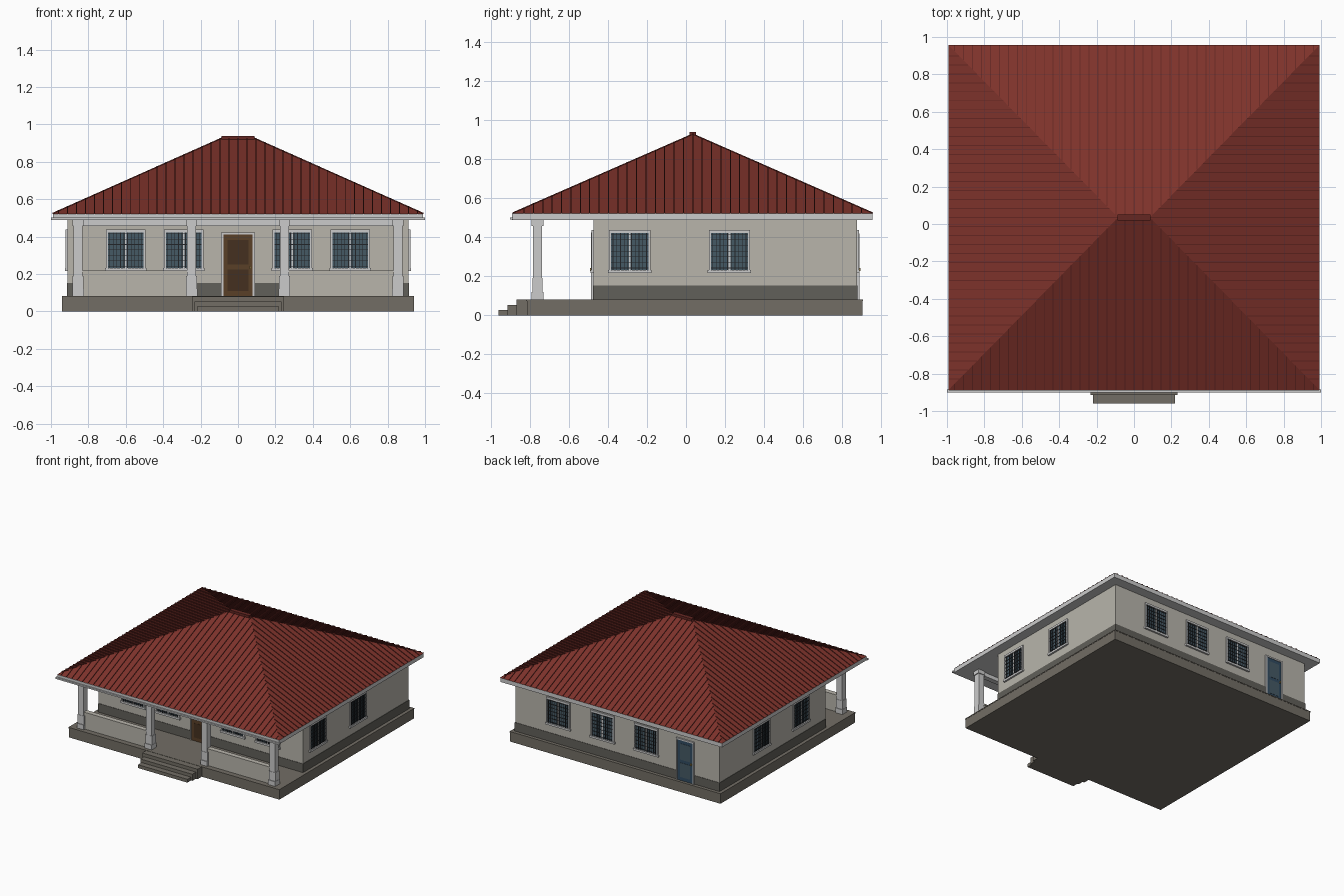
import bpy, bmesh, math
from mathutils import Vector

if "Cube" in bpy.data.objects:
    bpy.data.objects.remove(bpy.data.objects["Cube"])


def material(name, r, g, b):
    m = bpy.data.materials.new(name)
    m.diffuse_color = (r, g, b, 1)
    m.use_nodes = True
    m.node_tree.nodes["Principled BSDF"].inputs["Base Color"].default_value = m.diffuse_color
    return m


WALL = material("plaster", 0.48, 0.46, 0.41)
TRIM = material("trim", 0.55, 0.55, 0.53)
BAND = material("dark_band", 0.12, 0.115, 0.10)
STONE = material("stone", 0.17, 0.155, 0.13)
ROOF = material("roof_red", 0.21, 0.032, 0.024)
SEAM = material("roof_seam", 0.13, 0.02, 0.016)
GLASS = material("glass", 0.06, 0.10, 0.13)
BARS = material("bars", 0.015, 0.017, 0.02)
WOOD = material("wood", 0.10, 0.05, 0.02)
WOOD2 = material("wood_panel", 0.06, 0.03, 0.014)
BLUE = material("blue_door", 0.03, 0.07, 0.12)
BRASS = material("brass", 0.5, 0.35, 0.1)


def finish(name, bm, mat, loc=(0, 0, 0), rot=0):
    bmesh.ops.recalc_face_normals(bm, faces=bm.faces)
    me = bpy.data.meshes.new(name)
    bm.to_mesh(me)
    bm.free()
    me.materials.append(mat)
    ob = bpy.data.objects.new(name, me)
    ob.location = loc
    ob.rotation_euler.z = math.radians(rot)
    bpy.context.collection.objects.link(ob)
    return ob


def boxes(name, items, mat, loc=(0, 0, 0), rot=0):
    """One object from boxes given as (x0, x1, y0, y1, z0, z1)."""
    bm = bmesh.new()
    for x0, x1, y0, y1, z0, z1 in items:
        vs = bmesh.ops.create_cube(bm, size=1)["verts"]
        for v in vs:
            v.co = ((x0 + x1) / 2 + v.co.x * (x1 - x0),
                    (y0 + y1) / 2 + v.co.y * (y1 - y0),
                    (z0 + z1) / 2 + v.co.z * (z1 - z0))
    return finish(name, bm, mat, loc, rot)


# Foundation, floor and steps
boxes("foundation", [(-.94, .94, -.815, .903, 0, .074)], STONE)
boxes("floor_slab", [(-.942, .942, -.818, .905, .074, .082)], STONE)
boxes("front_steps", [(-.247, .247, -.868, -.81, 0, .08),
                      (-.232, .232, -.914, -.86, 0, .053),
                      (-.22, .22, -.96, -.91, 0, .027)], STONE)

# House body
boxes("walls", [(-.912, .912, -.474, .875, .15, .49)], WALL)
boxes("wall_base_band", [(-.915, .915, -.477, .878, .08, .152)], BAND)

# Porch pillars, beam and low walls
PY = -.76
for i, x in enumerate((-.855, -.248, .248, .855)):
    boxes(f"porch_pillar_{i + 1}", [
        (x - .024, x + .024, PY - .024, PY + .024, .08, .49),
        (x - .031, x + .031, PY - .031, PY + .031, .08, .12),
        (x - .029, x + .029, PY - .026, PY + .026, .12, .19),
        (x - .03, x + .03, PY - .03, PY + .03, .457, .49)], TRIM)
boxes("porch_beam", [(-.875, .875, PY - .02, PY + .02, .457, .49)], TRIM)
for s, side in ((-1, "left"), (1, "right")):
    a, b = sorted((s * .24, s * .85))
    boxes(f"porch_wall_{side}", [(a, b, PY - .015, PY + .015, .08, .21),
                                 (a, b, PY - .02, PY + .02, .21, .22)], WALL)

# Eaves: soffit, fascia and front gutter
boxes("soffit", [(-.985, .985, -.88, .95, .488, .496)], TRIM)
boxes("fascia", [(-.99, .99, -.89, -.875, .488, .522), (-.99, .99, .94, .955, .488, .522),
                 (-.99, -.975, -.88, .95, .488, .522), (.975, .99, -.88, .95, .488, .522)], TRIM)
boxes("front_gutter", [(-1, 1, -.902, -.885, .49, .502)], TRIM)

# Hip roof
EX, Y0, Y1, EZ, RX, RY, RZ = .992, -.888, .957, .522, .085, .035, .926
bm = bmesh.new()
low = [bm.verts.new(p) for p in ((-EX, Y0, EZ), (EX, Y0, EZ), (EX, Y1, EZ), (-EX, Y1, EZ))]
rl, rr = bm.verts.new((-RX, RY, RZ)), bm.verts.new((RX, RY, RZ))
for f in ((low[0], low[1], rr, rl), (low[1], low[2], rr), (low[2], low[3], rl, rr),
          (low[3], low[0], rl), low[::-1]):
    bm.faces.new(f)
finish("hip_roof", bm, ROOF)
boxes("ridge_cap", [(-.087, .087, .018, .052, .914, .938)], SEAM)


# Standing seams running from eave up to hip or ridge
def seam(bm, a, b, across):
    w, up = Vector(across) * .0025, Vector((0, 0, .005))
    ring = [[bm.verts.new(p + o) for o in (-w, w, w + up, up - w)] for p in (Vector(a), Vector(b))]
    bm.faces.new(ring[0])
    bm.faces.new(ring[1][::-1])
    for i in range(4):
        j = (i + 1) % 4
        bm.faces.new((ring[0][i], ring[0][j], ring[1][j], ring[1][i]))


bm = bmesh.new()
for i in range(-20, 21):
    x = i * .048
    t = min(1, (EX - abs(x)) / (EX - RX))
    for ye in (Y0, Y1):
        seam(bm, (x, ye, EZ), (x, ye + t * (RY - ye), EZ + t * (RZ - EZ)), (1, 0, 0))
for i in range(-18, 19):
    y = RY + i * .048
    t = (y - Y0) / (RY - Y0) if y < RY else (Y1 - y) / (Y1 - RY)
    for s in (-1, 1):
        seam(bm, (s * EX, y, EZ), (s * (EX - t * (EX - RX)), y, EZ + t * (RZ - EZ)), (0, 1, 0))
finish("roof_seams", bm, SEAM)


# Windows: local -y faces outwards
def window(name, x, y, rot):
    loc, w, z0, z1 = (x, y, 0), .105, .228, .43
    boxes(name + "_frame", [(-w, -w + .01, -.01, .005, z0, z1), (w - .01, w, -.01, .005, z0, z1),
                            (-w, w, -.01, .005, z1 - .008, z1 + .008),
                            (-.005, .005, -.007, .005, z0, z1),
                            (-w - .006, w + .006, -.014, .005, z0 - .012, z0 + .004)], TRIM, loc, rot)
    boxes(name + "_glass", [(-w + .005, w - .005, -.003, .004, z0, z1)], GLASS, loc, rot)
    n, m = 10, 7
    bars = [(c - .0018, c + .0018, -.009, -.005, z0, z1)
            for c in (-w + .01 + (i + .5) * (2 * w - .02) / n for i in range(n))]
    bars += [(-w + .008, w - .008, -.009, -.005, c - .0015, c + .0015)
             for c in (z0 + (i + .5) * (z1 - z0) / m for i in range(m))]
    boxes(name + "_bars", bars, BARS, loc, rot)


for i, x in enumerate((-.6, -.29, .29, .6)):
    window(f"front_window_{i + 1}", x, -.474, 0)
for i, y in enumerate((-.288, .222)):
    window(f"right_window_{i + 1}", .912, y, 90)
for i, x in enumerate((.525, .13, -.26)):
    window(f"back_window_{i + 1}", x, .875, 180)
for i, y in enumerate((-.16, .345)):
    window(f"left_window_{i + 1}", -.912, y, -90)


# Doors
def door(name, x, y, rot, w, top, leaf, panel):
    loc = (x, y, 0)
    boxes(name + "_frame", [(-w, -w + .012, -.012, .005, .08, top), (w - .012, w, -.012, .005, .08, top),
                            (-w, w, -.012, .005, top - .012, top)], TRIM, loc, rot)
    boxes(name + "_leaf", [(-w + .01, w - .01, -.007, .005, .08, top - .01)], leaf, loc, rot)
    boxes(name + "_panels", [(-w + .035, w - .035, -.009, 0, .11, .225),
                             (-w + .035, w - .035, -.009, 0, .25, top - .04)], panel, loc, rot)
    boxes(name + "_knob", [(w - .028, w - .02, -.018, 0, .228, .242)], BRASS, loc, rot)


door("front_door", 0, -.474, 0, .09, .423, WOOD, WOOD2)
door("back_door", -.61, .875, 180, .08, .42, BLUE, GLASS)
